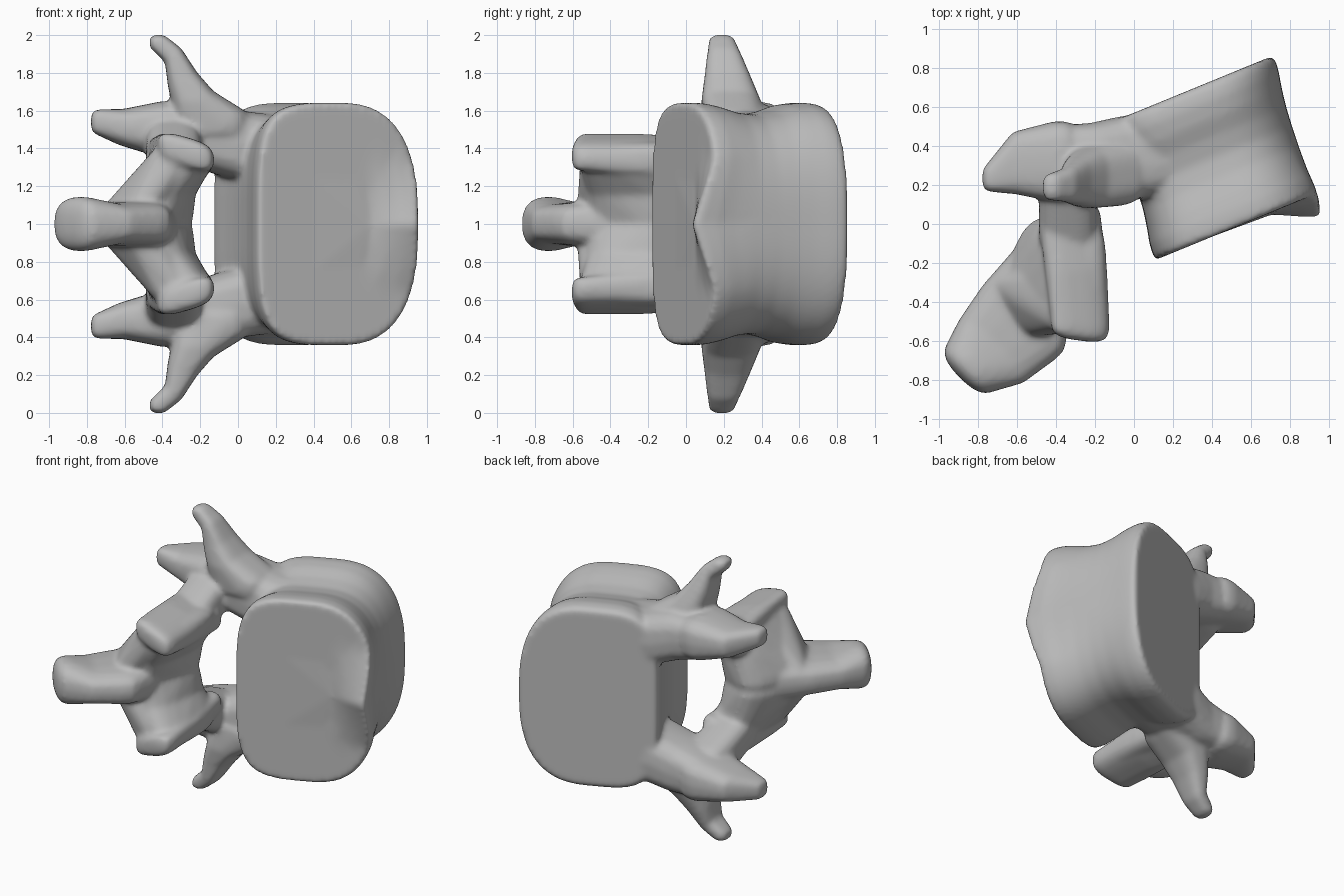
import bpy
import bmesh
from math import cos, sin, pi, radians
from mathutils import Vector

old = bpy.data.objects.get("Cube")
if old:
    bpy.data.objects.remove(old, do_unlink=True)

bone = bpy.data.materials.new("bone_grey")
bone.use_nodes = True
GREY = (0.5, 0.5, 0.5, 1)
bone.diffuse_color = GREY
bone.node_tree.nodes["Principled BSDF"].inputs["Base Color"].default_value = GREY

MID = 1.0  # height of the symmetry plane


def spow(v, e):
    return abs(v) ** e * (1 if v >= 0 else -1)


def blob(center, radii, turn=0, slope=0, e=0.65):
    """Points of a rounded box, sheared in z along x, then turned about z."""
    c, s = cos(radians(turn)), sin(radians(turn))
    pts = []
    for j in range(-4, 5):
        lat = j * pi / 9
        for i in range(20):
            lon = 2 * pi * (i + 0.5) / 20
            x = radii[0] * spow(cos(lat), e) * spow(cos(lon), e)
            y = radii[1] * spow(cos(lat), e) * spow(sin(lon), e)
            z = radii[2] * spow(sin(lat), e) + slope * x
            pts.append(Vector((center[0] + x * c - y * s,
                               center[1] + x * s + y * c, center[2] + z)))
    return pts


def chain(bm, nodes, mirrored=True):
    """Hull each pair of neighbouring blobs; optionally repeat below MID."""
    for a, b in zip(nodes, nodes[1:]):
        for side in ((1, -1) if mirrored else (1,)):
            verts = [bm.verts.new((p.x, p.y, MID + side * (p.z - MID)))
                     for p in blob(*a) + blob(*b)]
            bmesh.ops.convex_hull(bm, input=verts)
            loose = [v for v in verts if v.is_valid and not v.link_faces]
            bmesh.ops.delete(bm, geom=loose, context='VERTS')


# Vertebral body: rings lofted from plate to plate
U = Vector((0.925, 0.38, 0))
FRONT, BACK = Vector((0.535, -0.01, MID)), Vector((0.29, 0.69, MID))
HALF_U, HALF_Z, SEG = 0.463, 0.643, 96
# position along the axis, width scale, height scale
RINGS = [(0.0, 0.4, 0.4), (0.0, 0.6, 0.6), (0.0, 0.8, 0.8),
         (0.0, 0.985, 0.985), (0.03, 1.0, 1.0), (0.12, 0.995, 0.995),
         (0.22, 0.965, 0.97), (0.36, 0.935, 0.92), (0.50, 0.93, 0.90),
         (0.64, 0.94, 0.93), (0.76, 0.96, 0.98), (0.88, 0.99, 1.0),
         (0.95, 1.0, 0.99), (0.99, 0.985, 0.97), (1.0, 0.96, 0.95)]
bm = bmesh.new()
loops = []
for t, su, sz in RINGS:
    ring = []
    for i in range(SEG):
        a = 2 * pi * i / SEG
        n = 2.6 if cos(a) > 0 else 4.0
        u = HALF_U * su * spow(cos(a), 2 / n)
        w = HALF_Z * sz * spow(sin(a), 2 / n)
        # lip that juts forward in the middle of the outer rim
        ramp = min(1, max(0, (u - 0.16) / 0.28))
        lip = 0.13 * ramp * max(0, 1 - abs(w) / 0.36) * max(0, 1 - t / 0.4)
        ring.append(bm.verts.new(FRONT.lerp(BACK, t) + U * u + Vector((0, -lip, w))))
    loops.append(ring)
for r0, r1 in zip(loops, loops[1:]):
    for i in range(SEG):
        j = (i + 1) % SEG
        bm.faces.new((r0[i], r0[j], r1[j], r1[i]))
bm.faces.new(loops[0])
bm.faces.new(loops[-1])

# pedicles, flush with the back plate
chain(bm, [((0.16, 0.37, 1.38), (0.10, 0.21, 0.20), 10),
           ((-0.02, 0.34, 1.42), (0.10, 0.22, 0.18), 10),
           ((-0.20, 0.315, 1.47), (0.10, 0.205, 0.17)),
           ((-0.38, 0.31, 1.49), (0.10, 0.20, 0.14))])
# transverse processes
chain(bm, [((-0.14, 0.26, 1.53), (0.20, 0.17, 0.10)),
           ((-0.23, 0.235, 1.65), (0.12, 0.155, 0.07)),
           ((-0.29, 0.22, 1.76), (0.085, 0.125, 0.06)),
           ((-0.34, 0.20, 1.89), (0.05, 0.09, 0.05)),
           ((-0.42, 0.19, 1.96), (0.05, 0.07, 0.042))])
# superior articular processes
chain(bm, [((-0.38, 0.32, 1.50), (0.10, 0.21, 0.15)),
           ((-0.58, 0.315, 1.51), (0.08, 0.165, 0.10)),
           ((-0.73, 0.235, 1.54), (0.05, 0.07, 0.067))])
# struts from the pedicles to the lamina
chain(bm, [((-0.34, 0.22, 1.44), (0.15, 0.13, 0.13)),
           ((-0.34, -0.05, 1.33), (0.15, 0.10, 0.12))])
# inferior articular processes
chain(bm, [((-0.33, 0.03, 1.34), (0.16, 0.08, 0.10), 0, -0.25),
           ((-0.29, -0.30, 1.37), (0.155, 0.20, 0.09), 0, -0.28),
           ((-0.275, -0.53, 1.38), (0.15, 0.07, 0.08), -8, -0.28)])
# lamina plates, sloping down to meet in the middle
chain(bm, [((-0.30, -0.26, 1.34), (0.16, 0.31, 0.10)),
           ((-0.40, -0.25, 1.19), (0.17, 0.28, 0.08), -8),
           ((-0.46, -0.25, 1.04), (0.19, 0.28, 0.09), -20)])
# webs from the lamina plates to the spinous process
chain(bm, [((-0.34, -0.38, 1.33), (0.12, 0.18, 0.08), -10),
           ((-0.58, -0.41, 1.07), (0.08, 0.18, 0.07), 30)])
# spinous process
chain(bm, [((-0.46, -0.27, MID), (0.15, 0.29, 0.14), -15),
           ((-0.57, -0.485, MID), (0.10, 0.27, 0.12), 45),
           ((-0.715, -0.635, MID), (0.08, 0.235, 0.11), 45),
           ((-0.835, -0.73, MID), (0.085, 0.17, 0.145), 45, 0, 0.8)],
      mirrored=False)

bmesh.ops.recalc_face_normals(bm, faces=bm.faces[:])
mesh = bpy.data.meshes.new("vertebra")
bm.to_mesh(mesh)
bm.free()
mesh.materials.append(bone)
vertebra = bpy.data.objects.new("vertebra", mesh)
bpy.context.collection.objects.link(vertebra)

# Fuse body and processes into one smooth shell
fuse = vertebra.modifiers.new("fuse", 'REMESH')
fuse.mode = 'VOXEL'
fuse.voxel_size = 0.016
fuse.use_smooth_shade = True
soften = vertebra.modifiers.new("soften", 'SMOOTH')
soften.factor = 0.5
soften.iterations = 9
